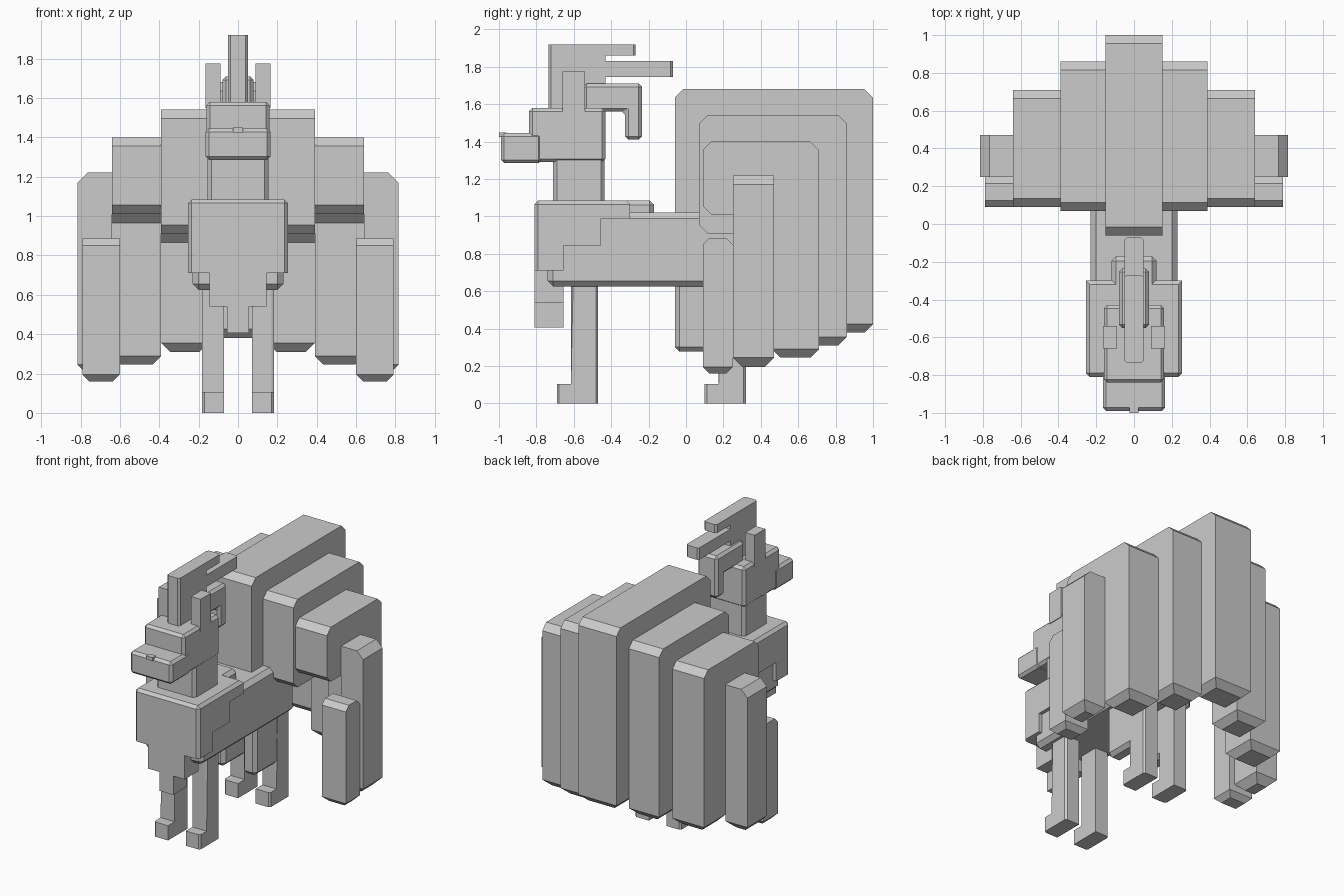
import bpy, bmesh

cube = bpy.data.objects.get("Cube")
if cube:
    bpy.data.objects.remove(cube, do_unlink=True)

mat = bpy.data.materials.new("plain_grey")
mat.use_nodes = True
GREY = (0.6, 0.6, 0.6, 1)
mat.diffuse_color = GREY
mat.node_tree.nodes["Principled BSDF"].inputs["Base Color"].default_value = GREY


def prism(name, x0, x1, outline, chamfer=0.0, pick=None):
    """Extrude a (y, z) outline from x0 to x1 and chamfer the picked edges."""
    bm = bmesh.new()
    face = bm.faces.new([bm.verts.new((x0, y, z)) for y, z in outline])
    out = bmesh.ops.extrude_face_region(bm, geom=[face])
    for item in out["geom"]:
        if isinstance(item, bmesh.types.BMVert):
            item.co.x = x1
    bmesh.ops.recalc_face_normals(bm, faces=bm.faces[:])
    if chamfer:
        low = min(v.co.z for v in bm.verts)
        edges = [e for e in bm.edges if pick is None or pick(e, low)]
        bmesh.ops.bevel(bm, geom=edges, offset=chamfer, segments=1,
                        affect="EDGES", clamp_overlap=True)
    mesh = bpy.data.meshes.new(name)
    bm.to_mesh(mesh)
    bm.free()
    mesh.materials.append(mat)
    obj = bpy.data.objects.new(name, mesh)
    bpy.context.scene.collection.objects.link(obj)
    return obj


def box(name, x, y, z, chamfer=0.0, pick=None):
    outline = [(y[0], z[0]), (y[1], z[0]), (y[1], z[1]), (y[0], z[1])]
    return prism(name, x[0], x[1], outline, chamfer, pick)


def pair(make, name, x, *args):
    """Build a part on both sides."""
    make("left_" + name, *make_x(make, x, 1), *args)
    make("right_" + name, *make_x(make, x, -1), *args)


def make_x(make, x, side):
    span = sorted((x[0] * side, x[1] * side))
    return (span,) if make is box else tuple(span)


def across(e):
    a, b = (v.co for v in e.verts)
    return abs(a.x - b.x) > 0.001


def at_bottom(e, low):
    return all(v.co.z < low + 0.001 for v in e.verts)


def across_or_bottom(e, low):
    return across(e) or at_bottom(e, low)


def along_or_bottom(e, low):
    a, b = (v.co for v in e.verts)
    outer = abs(a.x) > 0.7 and abs(a.y - b.y) > 0.001
    return outer or at_bottom(e, low)


def upright(e, low):
    a, b = (v.co for v in e.verts)
    return abs(a.z - b.z) > 0.001


def hook(front, back, top, lip, bottom, depth=0.25):
    """Outline of a tail that arches over and hangs down at the back."""
    return [(front, lip), (back - depth, lip), (back - depth, bottom),
            (back, bottom), (back, top), (front, top)]


# fan of hanging tails
prism("centre_tail", -0.15, 0.15, hook(-0.06, 1.0, 1.68, 0.8, 0.38), 0.045, across_or_bottom)
pair(prism, "inner_tail", (0.15, 0.39), hook(0.07, 0.86, 1.54, 0.91, 0.31), 0.045, across_or_bottom)
pair(prism, "middle_tail", (0.39, 0.64), hook(0.09, 0.71, 1.4, 1.01, 0.245), 0.045, across_or_bottom)
pair(box, "outer_tail", (0.64, 0.815), (0.25, 0.47), (0.195, 1.22), 0.05, along_or_bottom)
pair(box, "tail_tip", (0.6, 0.79), (0.09, 0.25), (0.16, 0.885), 0.035, across_or_bottom)

# body
box("body", (-0.23, 0.23), (-0.74, 0.32), (0.625, 1.02), 0.03)

# stepped chest fur
prism("chest_fur", -0.255, 0.255,
      [(-0.81, 0.71), (-0.655, 0.71), (-0.655, 0.845), (-0.455, 0.845),
       (-0.455, 0.99), (-0.3, 0.99), (-0.3, 1.085), (-0.81, 1.085)], 0.02,
      lambda e, low: all(v.co.z > 1.08 for v in e.verts) or
      (upright(e, low) and all(v.co.y < -0.8 for v in e.verts)))
box("chest_fur_back", (-0.12, 0.12), (-0.35, -0.17), (0.98, 1.085), 0.025)
box("chest_fur_middle", (-0.145, 0.145), (-0.81, -0.655), (0.54, 0.72))
box("chest_fur_tip", (-0.055, 0.055), (-0.81, -0.655), (0.405, 0.55))

# neck and head
box("neck", (-0.155, 0.155), (-0.71, -0.435), (1.05, 1.4), 0.02, upright)
box("head", (-0.16, 0.16), (-0.84, -0.43), (1.29, 1.58), 0.018)
box("snout", (-0.165, 0.165), (-0.99, -0.77), (1.285, 1.445), 0.018)
box("nose", (-0.025, 0.025), (-1.0, -0.96), (1.425, 1.45))
pair(box, "ear", (0.09, 0.165), (-0.66, -0.54), (1.55, 1.775))

# swept crest and hair lock behind the head
prism("crest", -0.05, 0.05,
      [(-0.735, 1.56), (-0.43, 1.56), (-0.43, 1.745), (-0.07, 1.745), (-0.07, 1.83),
       (-0.43, 1.83), (-0.43, 1.86), (-0.27, 1.86), (-0.27, 1.92), (-0.735, 1.92)],
      0.012, lambda e, low: upright(e, low) and
      all(v.co.y > -0.3 or v.co.y < -0.7 for v in e.verts))
prism("hair_lock", -0.08, 0.08,
      [(-0.55, 1.56), (-0.325, 1.56), (-0.325, 1.41), (-0.235, 1.41),
       (-0.235, 1.71), (-0.55, 1.71)], 0.018)

# legs with forward toes
for end, y, top in (("front", -0.615, 0.66), ("hind", 0.175, 0.66)):
    outline = [(y - 0.075, 0), (y + 0.145, 0), (y + 0.145, top),
               (y, top), (y, 0.105), (y - 0.075, 0.105)]
    pair(prism, end + "_leg", (0.07, 0.182), outline, 0.012,
         lambda e, low: upright(e, low) and all(abs(v.co.x) > 0.1 for v in e.verts))
pair(box, "hind_thigh", (0.07, 0.18), (-0.06, 0.3), (0.278, 0.68), 0.025)
